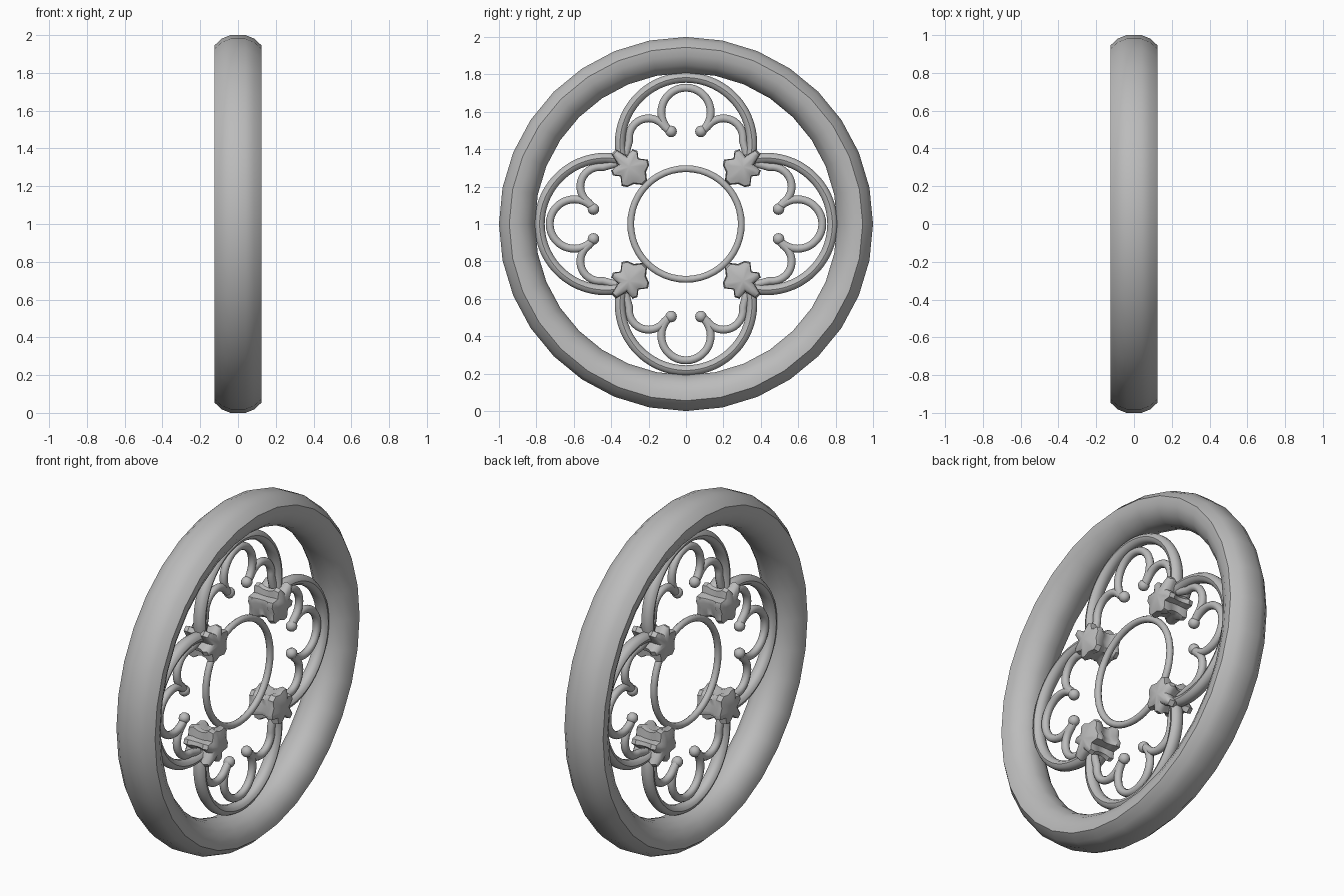
import bpy, bmesh, math
from mathutils import Matrix, Vector

if "Cube" in bpy.data.objects:
    bpy.data.objects.remove(bpy.data.objects["Cube"])

stone = bpy.data.materials.new("grey stone")
stone.diffuse_color = (0.5, 0.5, 0.5, 1)
stone.use_nodes = True
stone.node_tree.nodes["Principled BSDF"].inputs["Base Color"].default_value = stone.diffuse_color


def finish(name, bm, angle=40):
    bmesh.ops.recalc_face_normals(bm, faces=bm.faces)
    me = bpy.data.meshes.new(name)
    bm.to_mesh(me)
    bm.free()
    me.materials.append(stone)
    ob = bpy.data.objects.new(name, me)
    bpy.context.collection.objects.link(ob)
    bpy.context.view_layer.objects.active = ob
    ob.select_set(True)
    bpy.ops.object.shade_smooth_by_angle(angle=math.radians(angle))
    ob.select_set(False)
    return ob


def sweep(bm, path, section, closed=False):
    """Sweep a section (depth, outward) along a planar path of (u, v) points."""
    n, rings = len(path), []
    for i, p in enumerate(path):
        a = path[i - 1] if closed or i else p
        b = path[(i + 1) % n] if closed or i < n - 1 else p
        t = (Vector(b) - Vector(a)).normalized()
        rings.append([bm.verts.new((d, p[0] + t.y * o, p[1] - t.x * o))
                      for d, o in section])
    m = len(section)
    for i in range(n if closed else n - 1):
        r, s = rings[i], rings[(i + 1) % n]
        for j in range(m):
            k = (j + 1) % m
            bm.faces.new((r[j], r[k], s[k], s[j]))
    if not closed:
        bm.faces.new(rings[0])
        bm.faces.new(rings[-1])


def arc(cu, cv, r, a0, a1, n):
    return [(cu + r * math.cos(math.radians(a0 + (a1 - a0) * i / n)),
             cv + r * math.sin(math.radians(a0 + (a1 - a0) * i / n)))
            for i in range(n + 1)]


def disc(r, n=10, flat=1.0):
    return [(p[0] * flat, p[1]) for p in arc(0, 0, r, 0, 360, n)[:-1]]


def place(ob, quarter):
    """Turn a part about the wheel axis and lift it to hub height."""
    ob.data.transform(Matrix.Translation((0, 0, 1)) @
                      Matrix.Rotation(math.radians(90 * quarter), 4, 'X'))


# heavy outer rim with a bevelled, rounded section
half = [(0.04, 1.0), (0.085, 0.982), (0.125, 0.945), (0.122, 0.90),
        (0.095, 0.85), (0.055, 0.818), (0.02, 0.808)]
profile = [(d, r - 0.9) for d, r in half]
profile += [(-d, o) for d, o in reversed(profile)]
bm = bmesh.new()
sweep(bm, arc(0, 0, 0.9, 0, 360, 32)[:-1], profile, True)
place(finish("outer_rim", bm, 50), 0)

# slim hub ring
bm = bmesh.new()
sweep(bm, arc(0, 0, 0.296, 0, 360, 48)[:-1], disc(0.019), True)
place(finish("hub_ring", bm), 0)

for q in range(4):
    # large lobe
    bm = bmesh.new()
    path = [(0.335, 0.32)] + arc(0, 0.43, 0.353, -6, 186, 32) + [(-0.335, 0.32)]
    sweep(bm, path, disc(0.029, 10, 1.25))
    place(finish("lobe_arch", bm), q)

    # trefoil cusps inside the lobe
    bm = bmesh.new()
    sweep(bm, arc(0, 0.597, 0.132, -52, 232, 28), disc(0.022))
    for s in (-1, 1):
        foil = [(0.325, 0.37)] + arc(0.2, 0.46, 0.105, -8, 145, 14) + [(0.083, 0.493)]
        sweep(bm, [(s * u, v) for u, v in foil], disc(0.022))
        # rounded cusp tip
        bmesh.ops.create_uvsphere(bm, u_segments=12, v_segments=8, radius=0.031,
                                  matrix=Matrix.Translation((0, s * 0.08, 0.495)))
    place(finish("trefoil_cusps", bm), q)

    # leaf boss where two lobes meet, pinched between its two faces
    tips = [(0, 0.125), (58, 0.112), (115, 0.10), (180, 0.12), (245, 0.10), (302, 0.112)]
    notches = [0.095, 0.068, 0.06, 0.06, 0.068, 0.095]
    outline = []
    for i, (a, r) in enumerate(tips):
        nxt = tips[(i + 1) % 6][0] + (360 if i == 5 else 0)
        outline += [(a - 8, r * 0.97), (a + 8, r * 0.97), ((a + nxt) / 2, notches[i])]
    bm = bmesh.new()
    layers = [(-0.09, 0.62), (-0.078, 0.93), (-0.05, 1.0), (-0.025, 0.84), (0.0, 0.80),
              (0.025, 0.84), (0.05, 1.0), (0.078, 0.93), (0.09, 0.62)]
    rings = [[bm.verts.new((x, 0.305 + r * k * math.cos(math.radians(a + 225)),
                            0.305 + r * k * math.sin(math.radians(a + 225))))
              for a, r in outline] for x, k in layers]
    m = len(outline)
    for lo, hi in zip(rings, rings[1:]):
        for j in range(m):
            k = (j + 1) % m
            bm.faces.new((lo[j], lo[k], hi[k], hi[j]))
    for ring, x in ((rings[0], -0.1), (rings[-1], 0.1)):
        c = bm.verts.new((x, 0.305, 0.305))
        for j in range(m):
            bm.faces.new((ring[j], ring[(j + 1) % m], c))
    place(finish("leaf_boss", bm, 45), q)
